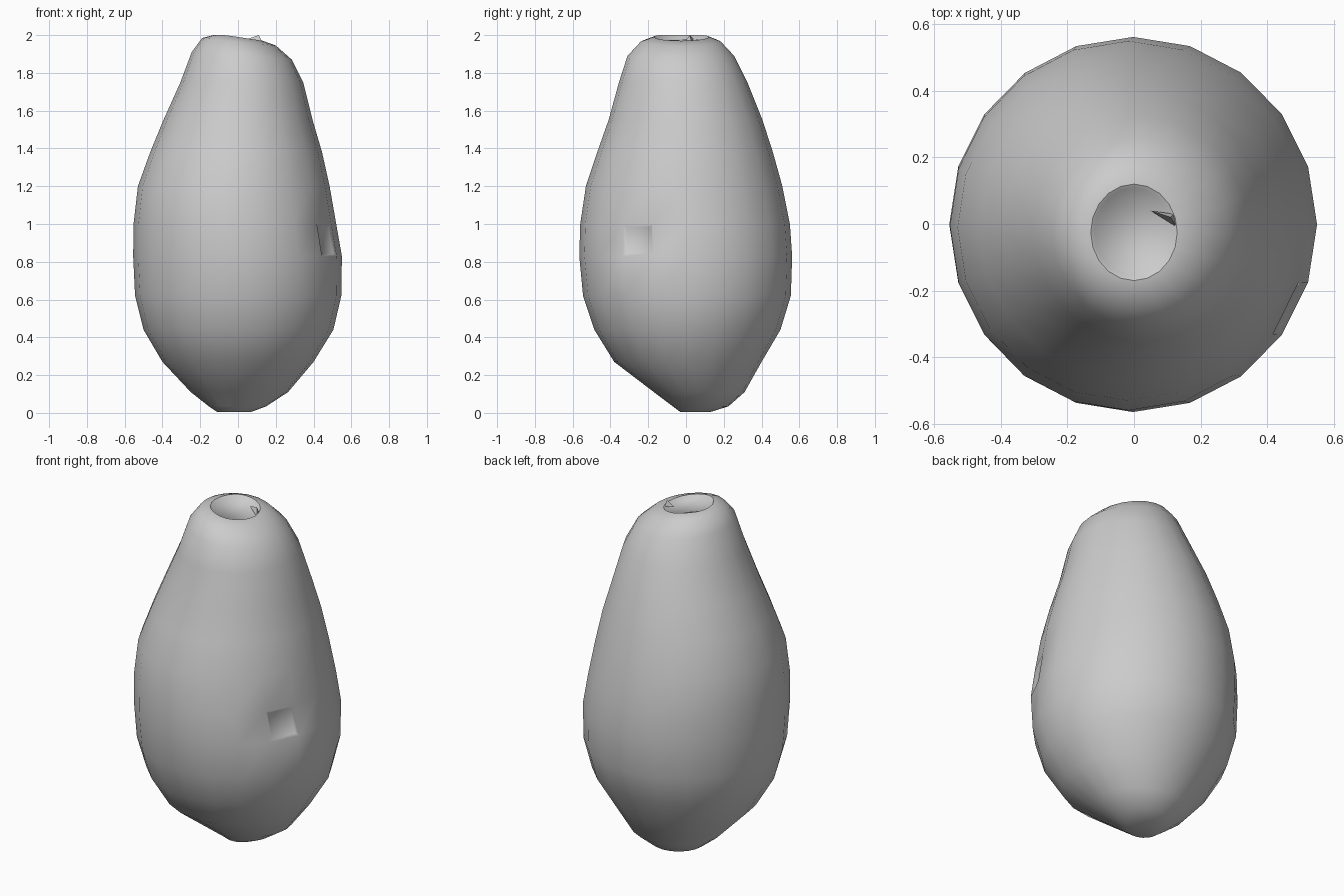
import bpy, bmesh, math
from mathutils import Vector

if "Cube" in bpy.data.objects:
    bpy.data.objects.remove(bpy.data.objects["Cube"])

SEGMENTS = 20
# Cross-sections: height, left, right, front, back
RINGS = [
    (0.005, -0.11, 0.07, -0.03, 0.13),
    (0.035, -0.155, 0.15, -0.07, 0.225),
    (0.11, -0.25, 0.265, -0.17, 0.31),
    (0.27, -0.40, 0.40, -0.38, 0.40),
    (0.44, -0.50, 0.505, -0.485, 0.50),
    (0.62, -0.545, 0.547, -0.545, 0.555),
    (0.83, -0.555, 0.55, -0.565, 0.562),
    (1.00, -0.553, 0.52, -0.56, 0.55),
    (1.20, -0.53, 0.485, -0.53, 0.51),
    (1.38, -0.465, 0.445, -0.47, 0.46),
    (1.55, -0.395, 0.395, -0.41, 0.405),
    (1.75, -0.305, 0.345, -0.355, 0.325),
    (1.89, -0.245, 0.285, -0.31, 0.255),
    (1.965, -0.19, 0.20, -0.24, 0.185),
    (1.99, -0.13, 0.13, -0.17, 0.12),
]

# Fruit body lofted through the off-centre sections
bm = bmesh.new()
loops = []
for z, left, right, front, back in RINGS:
    cx, cy = (left + right) / 2, (front + back) / 2
    rx, ry = (right - left) / 2, (back - front) / 2
    loop = []
    for i in range(SEGMENTS):
        a = math.tau * i / SEGMENTS
        # the crown tilts down slightly towards the right
        tilt = 0.02 * math.cos(a) if z > 1.85 else 0
        loop.append(bm.verts.new((cx + rx * math.cos(a), cy + ry * math.sin(a),
                                  min(z - tilt, 2.0))))
    loops.append(loop)
for low, high in zip(loops, loops[1:]):
    for i in range(SEGMENTS):
        j = (i + 1) % SEGMENTS
        bm.faces.new((low[i], low[j], high[j], high[i]))
bm.faces.new(loops[0][::-1])
crown = bm.faces.new(loops[-1])

# Shallow stem hollow in the crown
bmesh.ops.inset_region(bm, faces=[crown], thickness=0.08, depth=0.0)
bmesh.ops.inset_region(bm, faces=[crown], thickness=0.012, depth=-0.02)

# Small bruise on the right flank
bm.normal_update()
spot = Vector((0.5, -0.18, 0.92))
bruise = min(bm.faces, key=lambda f: (f.calc_center_median() - spot).length)
bmesh.ops.inset_region(bm, faces=[bruise], thickness=0.02, depth=-0.012)
bmesh.ops.recalc_face_normals(bm, faces=bm.faces)

mesh = bpy.data.meshes.new("fruit_body")
bm.to_mesh(mesh)
bm.free()
body = bpy.data.objects.new("fruit_body", mesh)
bpy.context.collection.objects.link(body)
mesh.shade_smooth()

# Torn sliver of stem beside the hollow
stem = bpy.data.meshes.new("stem_sliver")
stem.from_pydata([(0.05, 0.04, 1.98), (0.13, -0.01, 1.96), (0.12, 0.03, 1.96), (0.11, 0.02, 2.0)],
                 [], [(0, 1, 3), (1, 2, 3), (2, 0, 3), (0, 2, 1)])
sliver = bpy.data.objects.new("stem_sliver", stem)
bpy.context.collection.objects.link(sliver)
